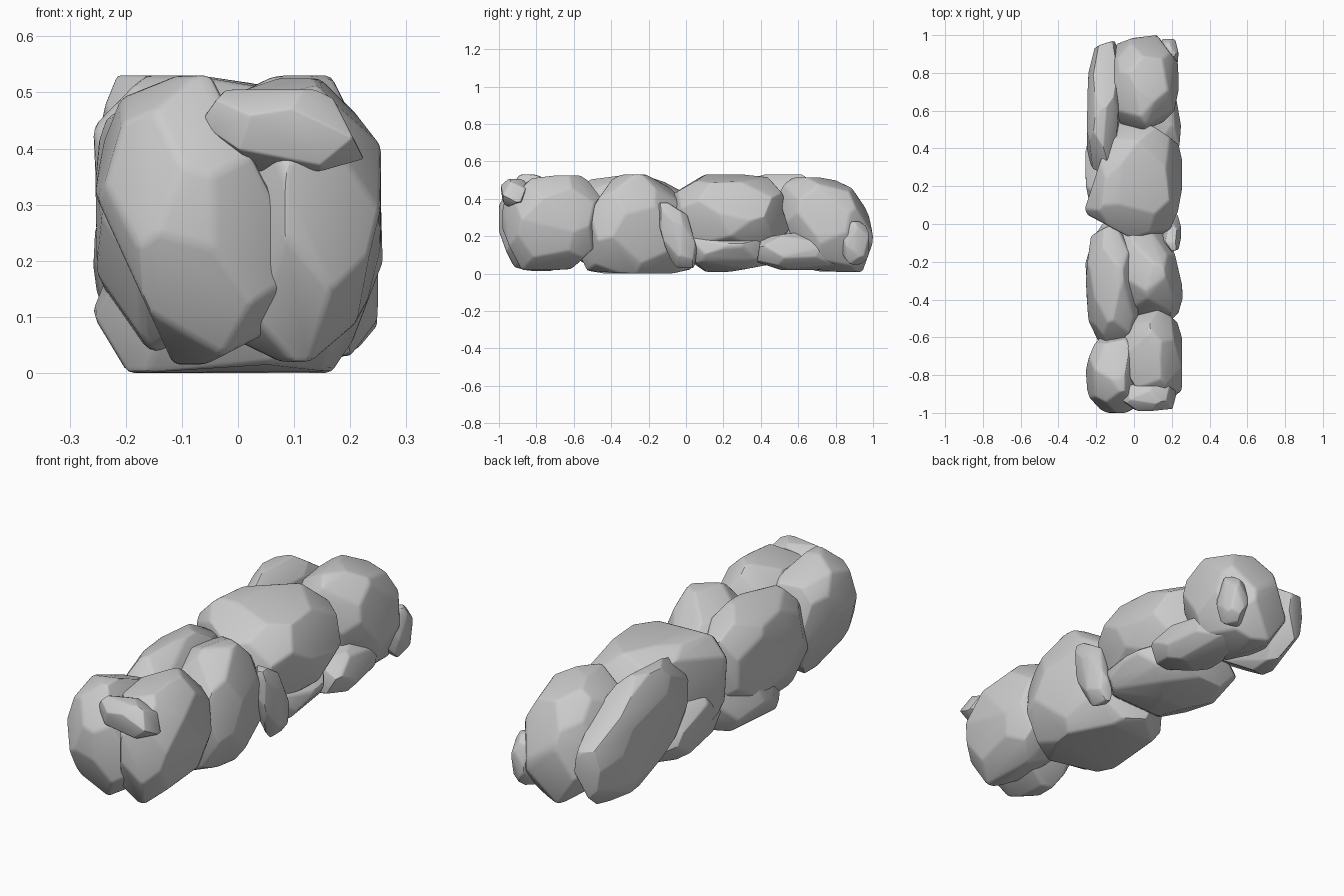
import bpy
import bmesh
import math
import random
from mathutils import Vector

cube = bpy.data.objects.get("Cube")
if cube:
    bpy.data.objects.remove(cube, do_unlink=True)

# Stone colour
stone = bpy.data.materials.new("grey_stone")
stone.use_nodes = True
GREY = (0.6, 0.6, 0.6, 1)
stone.diffuse_color = GREY
stone.node_tree.nodes["Principled BSDF"].inputs["Base Color"].default_value = GREY


def facets(rng, count):
    """Evenly spread, slightly jittered cutting planes (direction, reach)."""
    turn = rng.uniform(0, math.tau)
    golden = math.pi * (3 - math.sqrt(5))
    for i in range(count):
        z = 1 - 2 * (i + 0.5) / count
        r = math.sqrt(1 - z * z)
        angle = turn + golden * i
        n = Vector((r * math.cos(angle), r * math.sin(angle), z))
        n += Vector([rng.uniform(-0.1, 0.1) for _ in range(3)])
        n.normalize()
        yield n, sum(abs(c) ** 1.55 for c in n) ** (1 / 1.55) * rng.uniform(0.96, 1.0)


def chipped_block(rng, cuts, chips):
    """Corner points of a cube cut by planes into a rounded boulder."""
    bm = bmesh.new()
    bmesh.ops.create_cube(bm, size=2.2)
    planes = [(Vector(n).normalized(), reach) for n, reach in chips]
    for n, reach in planes + list(facets(rng, cuts)):
        bmesh.ops.bisect_plane(bm, geom=bm.verts[:] + bm.edges[:] + bm.faces[:],
                               dist=0.0001, plane_co=n * reach, plane_no=n,
                               clear_outer=True)
        rim = [e for e in bm.edges if e.is_boundary]
        if rim:
            bmesh.ops.holes_fill(bm, edges=rim, sides=0)
    bmesh.ops.remove_doubles(bm, verts=bm.verts[:], dist=0.14)
    points = [v.co.copy() for v in bm.verts]
    bm.free()
    return points


def rock(name, low, high, lean_x=0, lean_y=0, skew=0, taper=0, cuts=24, seed=1, chips=()):
    """Boulder fitted between two corners; leans shift it with height."""
    points = chipped_block(random.Random(seed), cuts, chips)
    for p in points:
        width = 1 - taper * p.z
        y = p.y * width + lean_y * p.z
        p.x = p.x * width + lean_x * p.z + skew * p.y
        p.y = y
    for axis in range(3):
        least = min(p[axis] for p in points)
        span = max(p[axis] for p in points) - least
        for p in points:
            p[axis] = low[axis] + (p[axis] - least) / span * (high[axis] - low[axis])

    bm = bmesh.new()
    for p in points:
        bm.verts.new(p)
    bmesh.ops.convex_hull(bm, input=bm.verts[:])
    loose = [v for v in bm.verts if not v.link_faces]
    bmesh.ops.delete(bm, geom=loose, context='VERTS')
    bmesh.ops.dissolve_limit(bm, angle_limit=math.radians(8),
                             verts=bm.verts[:], edges=bm.edges[:])
    # Worn edges
    thin = min(h - l for l, h in zip(low, high))
    bmesh.ops.bevel(bm, geom=bm.edges[:], offset=min(0.012, thin * 0.07),
                    offset_type='OFFSET', segments=2, profile=0.5,
                    affect='EDGES', clamp_overlap=True)
    bmesh.ops.recalc_face_normals(bm, faces=bm.faces[:])
    mesh = bpy.data.meshes.new(name)
    bm.to_mesh(mesh)
    bm.free()
    mesh.materials.append(stone)
    obj = bpy.data.objects.new(name, mesh)
    bpy.context.collection.objects.link(obj)
    return obj


rocks = [
    # Front end
    rock("front_left_boulder", (-.255, -1, .015), (.12, -.58, .53), lean_x=-.1, seed=4,
         chips=[((.85, 0, .52), .77), ((-.88, 0, -.48), .87)]),
    rock("front_right_boulder", (-.08, -.985, .02), (.255, -.445, .525), seed=5,
         chips=[((-.7, -.7, 0), .8)]),
    rock("front_pebble", (-.06, -.99, .36), (.225, -.84, .505), lean_x=-.25, cuts=16, seed=7),
    # Middle
    rock("middle_left_boulder", (-.255, -.7, .04), (.04, .01, .525),
         lean_y=.1, skew=-.15, seed=9),
    rock("middle_right_boulder", (-.26, -.58, 0), (.26, .05, .53),
         lean_x=.3, taper=.25, skew=-.2, seed=11, chips=[((0, 0, -1), .9)]),
    rock("wedge_stone", (.15, -.15, .03), (.25, .06, .38), lean_y=-.6, cuts=16, seed=13),
    rock("centre_boulder", (-.26, -.1, .09), (.255, .55, .53), seed=15,
         chips=[((-.93, .36, 0), .74), ((-.4, -.9, 0), .92)]),
    # Low footing stones
    rock("centre_footing", (-.26, -.03, .01), (.24, .5, .3), skew=-.1, seed=17,
         chips=[((.5, 0, .85), .55)]),
    rock("back_footing", (-.04, .38, .02), (.25, .87, .22), skew=-.35, cuts=18, seed=19),
    # Back end
    rock("back_boulder", (-.15, .49, .01), (.235, 1, .515), lean_y=-.25, seed=21),
    rock("back_left_slab", (-.25, .26, .01), (-.06, .97, .53), lean_y=-.2, skew=.15, seed=23,
         chips=[((0, -.74, -.68), .72), ((0, .75, .66), .9)]),
    rock("back_pebble", (.13, .83, .05), (.235, .98, .28), cuts=16, seed=25),
]

bpy.ops.object.select_all(action='DESELECT')
for obj in rocks:
    obj.select_set(True)
bpy.context.view_layer.objects.active = rocks[0]
bpy.ops.object.shade_smooth_by_angle(angle=math.radians(25))
